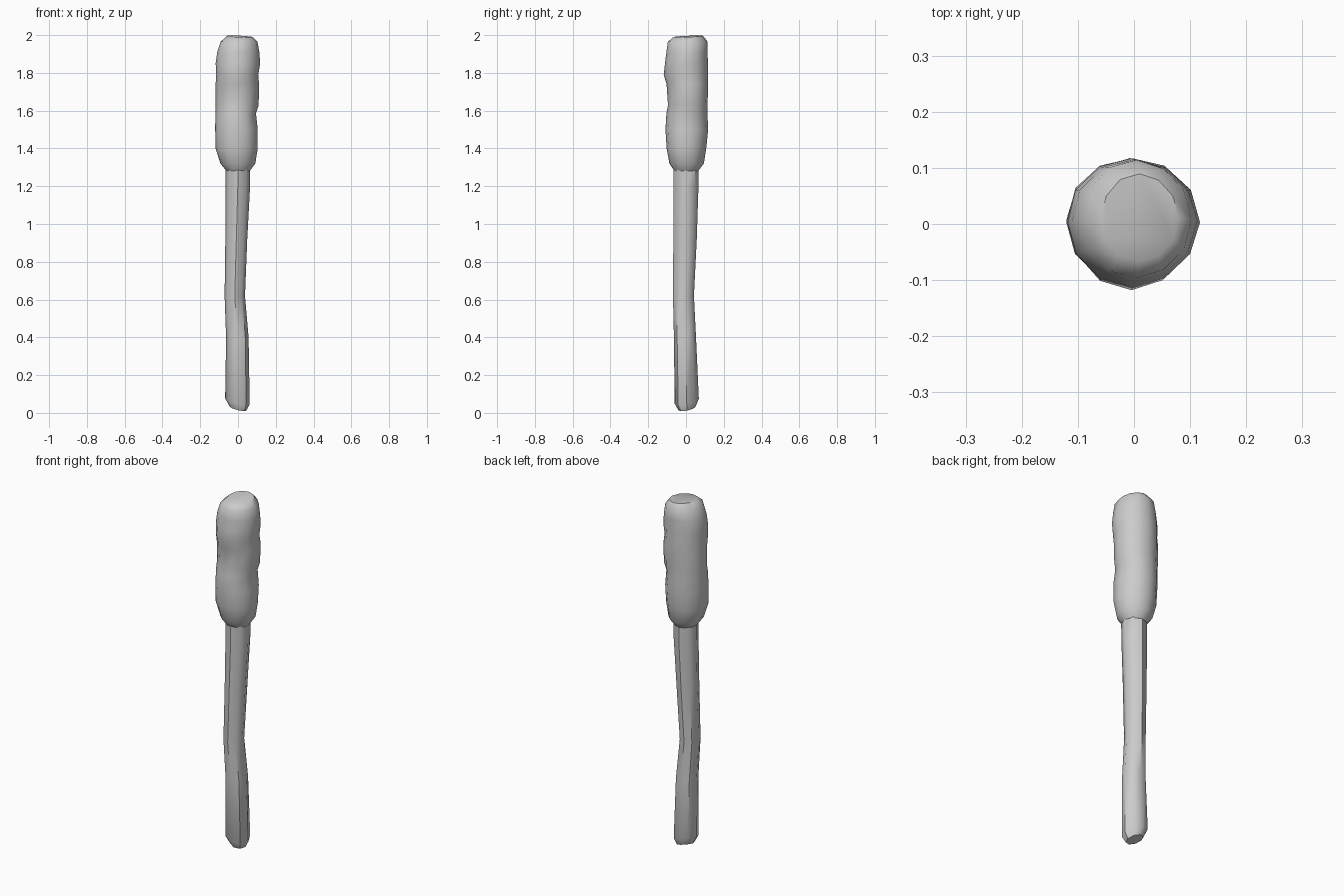
import bpy, bmesh, math

if "Cube" in bpy.data.objects:
    bpy.data.objects.remove(bpy.data.objects["Cube"])


def loft(name, rings, sides, phase=0.0, tilt=None, wobble=None):
    """Skin elliptical rings given as (z, xmin, xmax, ymin, ymax)."""
    bm = bmesh.new()
    loops = []
    for k, (z, x0, x1, y0, y1) in enumerate(rings):
        loop = []
        for i in range(sides):
            a = 2 * math.pi * i / sides + phase
            s = wobble(a, z) if wobble else 1.0
            x = (x0 + x1) / 2 + (x1 - x0) / 2 * math.cos(a) * s
            y = (y0 + y1) / 2 + (y1 - y0) / 2 * math.sin(a) * s
            loop.append(bm.verts.new((x, y, z + (tilt(k, x, y) if tilt else 0))))
        loops.append(loop)
    for lo, hi in zip(loops, loops[1:]):
        for i in range(sides):
            j = (i + 1) % sides
            bm.faces.new((lo[i], lo[j], hi[j], hi[i]))
    bm.faces.new(loops[0][::-1])
    bm.faces.new(loops[-1])
    mesh = bpy.data.meshes.new(name)
    bm.to_mesh(mesh)
    bm.free()
    ob = bpy.data.objects.new(name, mesh)
    bpy.context.collection.objects.link(ob)
    bpy.ops.object.select_all(action='DESELECT')
    bpy.context.view_layer.objects.active = ob
    ob.select_set(True)
    bpy.ops.object.shade_smooth_by_angle(angle=math.radians(45))
    return ob


# Bent wooden handle with a roughly cut, slanting lower end
handle = [
    (0.022, -0.045, 0.045, -0.04, 0.05),
    (0.06, -0.068, 0.062, -0.06, 0.068),
    (0.40, -0.063, 0.056, -0.064, 0.053),
    (0.62, -0.071, 0.037, -0.069, 0.042),
    (0.92, -0.067, 0.049, -0.067, 0.057),
    (1.20, -0.066, 0.064, -0.065, 0.066),
    (1.34, -0.065, 0.065, -0.065, 0.065),
]
loft("handle", handle, 8, math.radians(22.5) * 0.0,
     tilt=lambda k, x, y: (-0.25 * x + 0.2 * y) if k < 2 else 0)

# Bulging cloth head, each bulge being one turn of the wrapping
head = [
    (1.28, -0.062, 0.062, -0.062, 0.065),
    (1.32, -0.095, 0.092, -0.09, 0.095),
    (1.40, -0.12, 0.106, -0.105, 0.107),
    (1.50, -0.121, 0.107, -0.111, 0.118),
    (1.585, -0.12, 0.098, -0.105, 0.115),
    (1.63, -0.12, 0.112, -0.096, 0.116),
    (1.74, -0.12, 0.113, -0.103, 0.12),
    (1.79, -0.117, 0.108, -0.118, 0.12),
    (1.85, -0.121, 0.118, -0.112, 0.118),
    (1.91, -0.113, 0.113, -0.105, 0.116),
    (1.965, -0.094, 0.103, -0.098, 0.115),
    (1.993, -0.06, 0.08, -0.068, 0.09),
]
loft("wrapped_head", head, 12,
     wobble=lambda a, z: 1 - 0.025 * (0.5 + 0.5 * math.sin(3 * a + 9 * z)),
     tilt=lambda k, x, y: 0.05 * (y - x) if k == 11 else 0)
